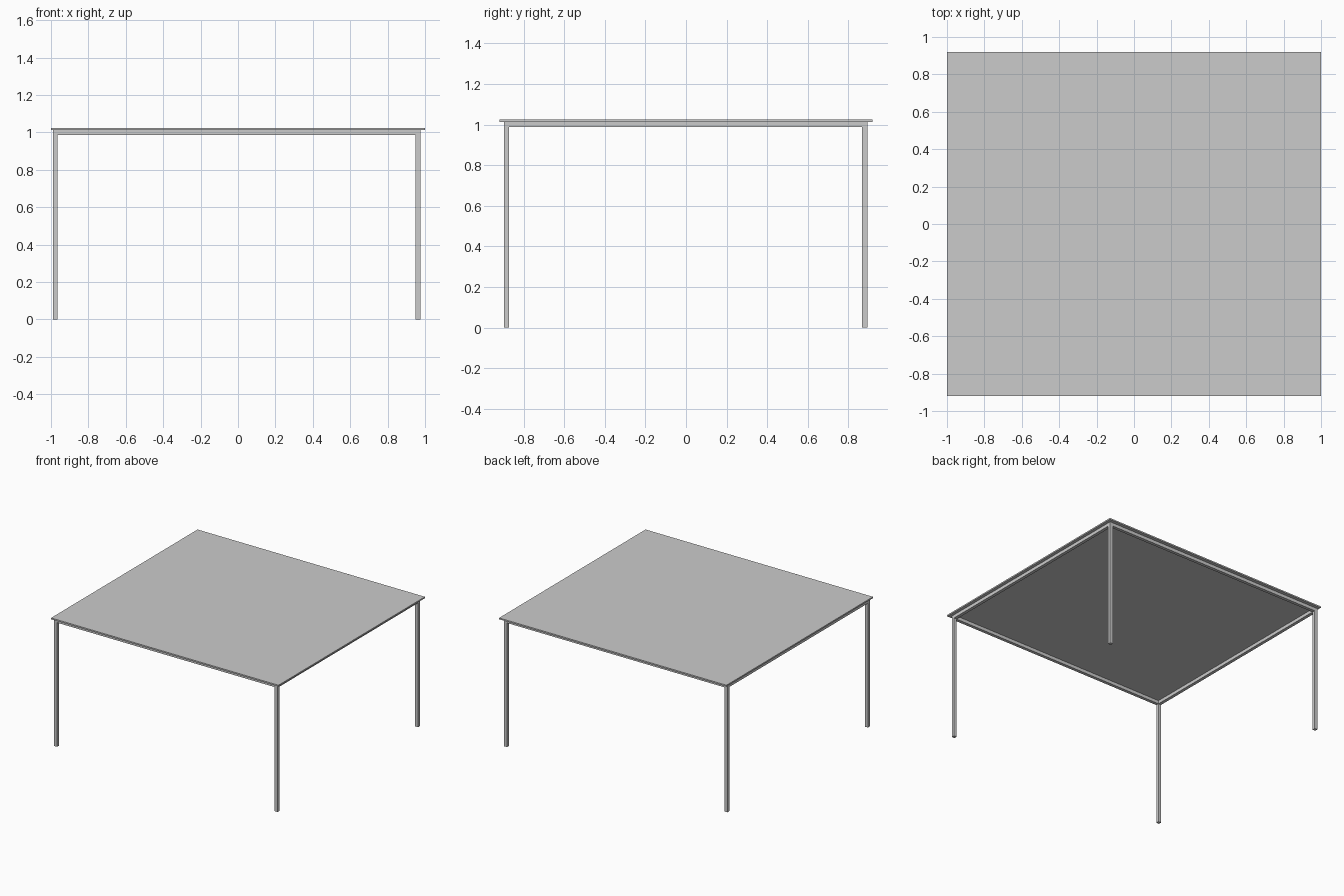
import bpy

if "Cube" in bpy.data.objects:
    bpy.data.objects.remove(bpy.data.objects["Cube"])

SLAB_X, SLAB_Y = 1.0, 0.92          # half sizes of the table top
Z_RAIL, Z_SLAB, Z_TOP = 0.987, 1.013, 1.024
X0, X1 = -0.989, 0.975              # outer faces of the frame
Y0, Y1 = -0.897, 0.893
T = 0.025                           # square tube thickness


def box(name, lo, hi):
    bpy.ops.mesh.primitive_cube_add(size=1, location=[(a + b) / 2 for a, b in zip(lo, hi)])
    ob = bpy.context.object
    ob.name = name
    ob.scale = [b - a for a, b in zip(lo, hi)]
    bpy.ops.object.transform_apply(location=False, rotation=False, scale=True)
    return ob


# Thin table top
box("table_top", (-SLAB_X, -SLAB_Y, Z_SLAB), (SLAB_X, SLAB_Y, Z_TOP))

# Four square legs reaching up to the top
for side, x in (("left", X0), ("right", X1 - T)):
    for end, y in (("front", Y0), ("back", Y1 - T)):
        box(f"{end}_{side}_leg", (x, y, 0), (x + T, y + T, Z_SLAB))

# Rails between the legs
for end, y in (("front", Y0), ("back", Y1 - T)):
    box(f"{end}_rail", (X0 + T, y, Z_RAIL), (X1 - T, y + T, Z_SLAB))
for side, x in (("left", X0), ("right", X1 - T)):
    box(f"{side}_rail", (x, Y0 + T, Z_RAIL), (x + T, Y1 - T, Z_SLAB))
